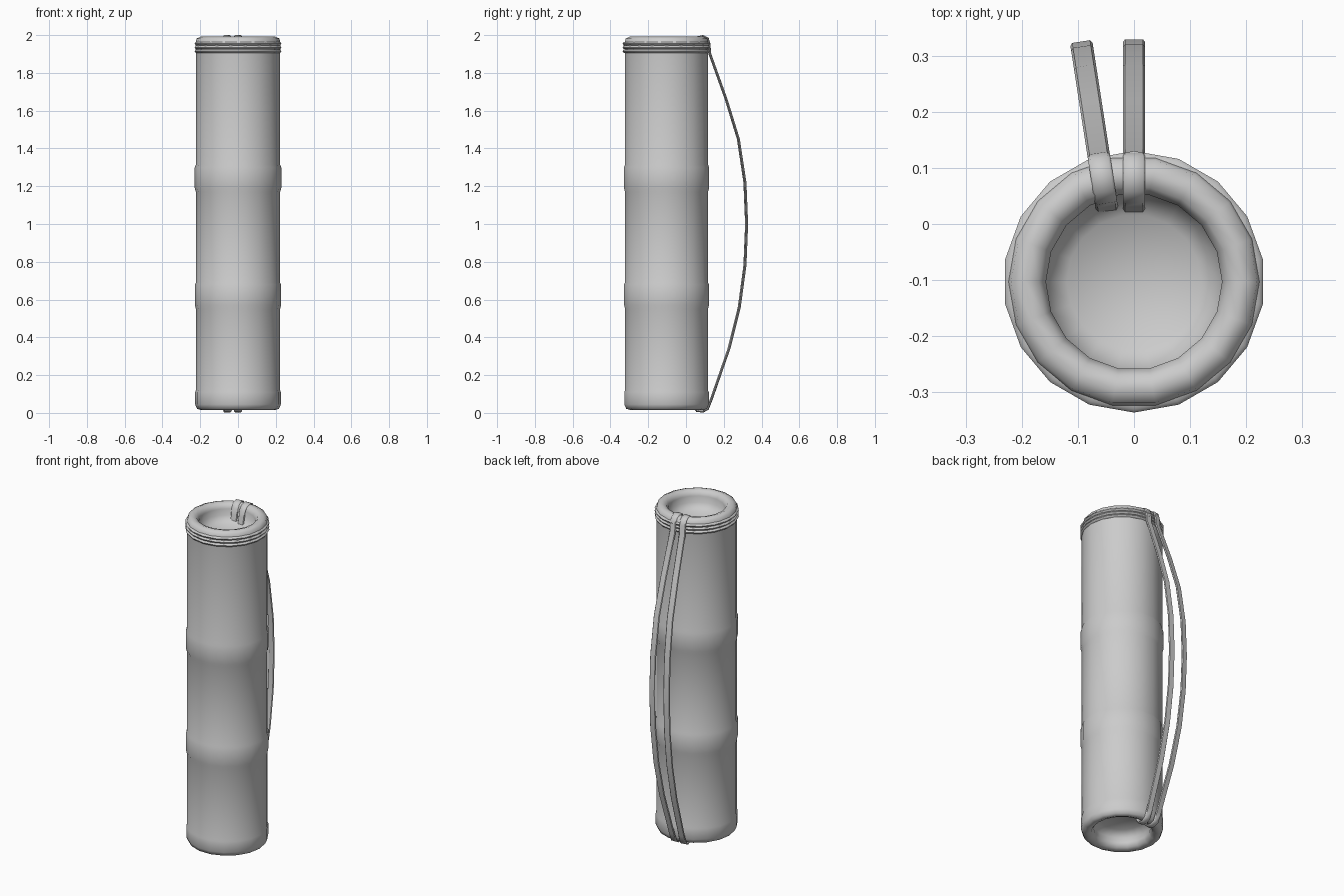
import bpy, bmesh, math
from mathutils import Vector

if "Cube" in bpy.data.objects:
    bpy.data.objects.remove(bpy.data.objects["Cube"])

CY = -0.103      # tube axis position in y
SIDES = 18


def finish(name, bm, smooth_angle):
    bmesh.ops.recalc_face_normals(bm, faces=bm.faces)
    me = bpy.data.meshes.new(name)
    bm.to_mesh(me)
    bm.free()
    ob = bpy.data.objects.new(name, me)
    bpy.context.collection.objects.link(ob)
    bpy.ops.object.select_all(action='DESELECT')
    ob.select_set(True)
    bpy.context.view_layer.objects.active = ob
    bpy.ops.object.shade_smooth_by_angle(angle=math.radians(smooth_angle))
    return ob


def lathe(name, profile, turn=0.0, closed=False, smooth_angle=60):
    """Revolve (radius, z) points around the tube axis."""
    bm = bmesh.new()
    rings = []
    for r, z in profile:
        if r == 0:
            rings.append([bm.verts.new((0, CY, z))] * SIDES)
            continue
        ring = []
        for i in range(SIDES):
            a = 2 * math.pi * i / SIDES + turn
            ring.append(bm.verts.new((r * math.cos(a), CY + r * math.sin(a), z)))
        rings.append(ring)
    pairs = list(zip(rings, rings[1:]))
    if closed:
        pairs.append((rings[-1], rings[0]))
    for lo, hi in pairs:
        for i in range(SIDES):
            j = (i + 1) % SIDES
            quad = list(dict.fromkeys((lo[i], lo[j], hi[j], hi[i])))
            bm.faces.new(quad)
    return finish(name, bm, smooth_angle)


# tube body: dished ends, rolled rims and two raised bands
lathe("tube_body", [
    (0, 0.12), (0.12, 0.11), (0.16, 0.08), (0.157, 0.05), (0.17, 0.025),
    (0.195, 0.015), (0.217, 0.022), (0.227, 0.045), (0.227, 0.11), (0.223, 0.12),
    (0.223, 0.55), (0.228, 0.57), (0.228, 0.68), (0.223, 0.69),
    (0.223, 1.17), (0.229, 1.19), (0.229, 1.30), (0.223, 1.315),
    (0.223, 1.90), (0.226, 1.955), (0.219, 1.982), (0.194, 1.993),
    (0.17, 1.985), (0.157, 1.96), (0.16, 1.92), (0.12, 1.885), (0, 1.875)], smooth_angle=80)

# three thin cord rings under the top rim
for k in range(3):
    z = 1.915 + 0.02 * k
    lathe(f"cord_ring_{k + 1}", [
        (0.215, z - 0.01), (0.227, z - 0.009), (0.233, z), (0.227, z + 0.009),
        (0.215, z + 0.01)], turn=math.pi / SIDES, closed=True)

# carrying straps: flat ribbon swept along a (y, z) path over both rims
PATH = [(0.024, 1.88), (0.036, 1.93), (0.042, 1.965), (0.06, 1.988), (0.09, 1.995),
        (0.115, 1.982), (0.123, 1.955), (0.128, 1.90), (0.215, 1.66), (0.28, 1.45),
        (0.315, 1.22), (0.324, 1.0), (0.315, 0.78), (0.285, 0.56), (0.23, 0.34),
        (0.135, 0.07), (0.115, 0.02), (0.09, 0.007), (0.06, 0.01), (0.043, 0.03),
        (0.024, 0.11)]


def strap(name, width=0.04, thick=0.01):
    pts = [Vector(p) for p in PATH]
    w, t = width / 2, thick / 2
    section = [(-w, 0), (-w * 0.8, t), (w * 0.8, t), (w, 0), (w * 0.8, -t), (-w * 0.8, -t)]
    bm = bmesh.new()
    rings = []
    for i, p in enumerate(pts):
        d = (pts[min(i + 1, len(pts) - 1)] - pts[max(i - 1, 0)]).normalized()
        n = Vector((-d.y, d.x))
        rings.append([bm.verts.new((x, p.x + n.x * o, p.y + n.y * o)) for x, o in section])
    for a, b in zip(rings, rings[1:]):
        for i in range(6):
            j = (i + 1) % 6
            bm.faces.new((a[i], a[j], b[j], b[i]))
    bm.faces.new(rings[0])
    bm.faces.new(rings[-1])
    return finish(name, bm, 50)


strap("strap_straight")
side = strap("strap_angled")
side.location.x = -0.044
side.rotation_euler.z = math.radians(8.8)
